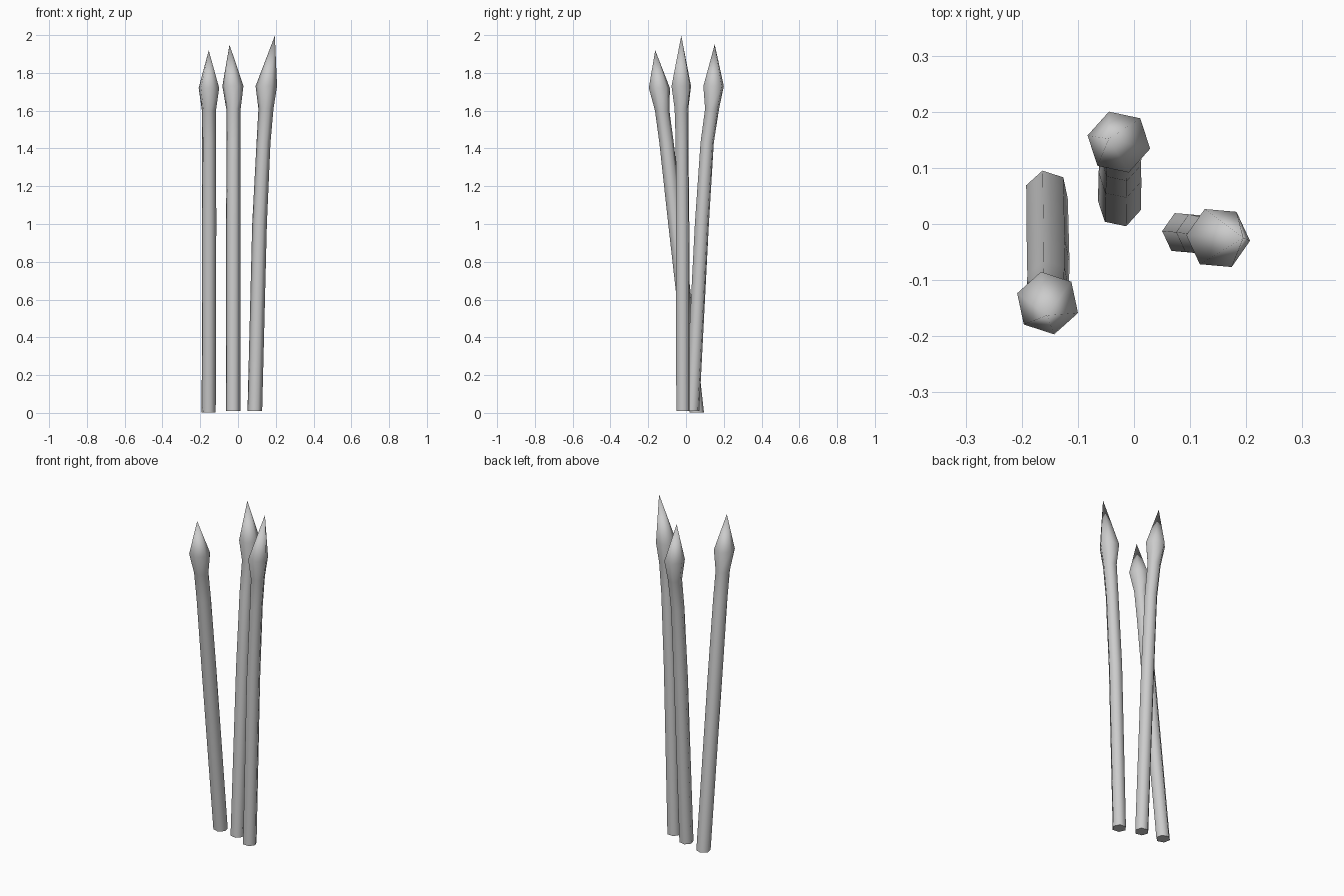
import bpy, bmesh
from math import radians, cos, sin, pi

if "Cube" in bpy.data.objects:
    bpy.data.objects.remove(bpy.data.objects["Cube"])

SIDES = 6


def make_spear(name, turn, rings, tip):
    """Six-sided bent shaft with a flared point; rings are (x, y, z, radius)."""
    bm = bmesh.new()
    loops = []
    for x, y, z, r in rings:
        loops.append([bm.verts.new((x + r * cos(radians(turn) + 2 * pi * i / SIDES),
                                    y + r * sin(radians(turn) + 2 * pi * i / SIDES), z))
                      for i in range(SIDES)])
    apex = bm.verts.new(tip)
    sides = []
    for a, b in zip(loops, loops[1:]):
        for i in range(SIDES):
            j = (i + 1) % SIDES
            sides.append(bm.faces.new((a[i], a[j], b[j], b[i])))
    top = loops[-1]
    for i in range(SIDES):
        sides.append(bm.faces.new((top[i], top[(i + 1) % SIDES], apex)))
    for f in sides:
        f.smooth = True
    # flat foot with a crisp rim
    foot = bm.faces.new(loops[0][::-1])
    for e in foot.edges:
        e.smooth = False
    mesh = bpy.data.meshes.new(name)
    bm.to_mesh(mesh)
    bm.free()
    obj = bpy.data.objects.new(name, mesh)
    bpy.context.collection.objects.link(obj)


# left spear, leaning forward
make_spear("left_spear", 42,
           [(-0.155, 0.057, 0.003, 0.039), (-0.153, -0.055, 1.0, 0.040),
            (-0.153, -0.103, 1.43, 0.039), (-0.154, -0.126, 1.6, 0.039),
            (-0.154, -0.141, 1.72, 0.057)], (-0.155, -0.163, 1.92))

# middle spear, leaning back
make_spear("middle_spear", 48,
           [(-0.026, 0.033, 0.01, 0.039), (-0.025, 0.084, 1.0, 0.039),
            (-0.024, 0.112, 1.43, 0.037), (-0.024, 0.138, 1.61, 0.039),
            (-0.027, 0.146, 1.73, 0.057)], (-0.045, 0.152, 1.95))

# right spear, leaning sideways with an off-centre tip
make_spear("right_spear", 55,
           [(0.089, -0.016, 0.01, 0.039), (0.114, -0.018, 1.0, 0.039),
            (0.135, -0.021, 1.43, 0.037), (0.148, -0.024, 1.61, 0.040),
            (0.150, -0.025, 1.73, 0.057)], (0.195, -0.025, 1.997))
